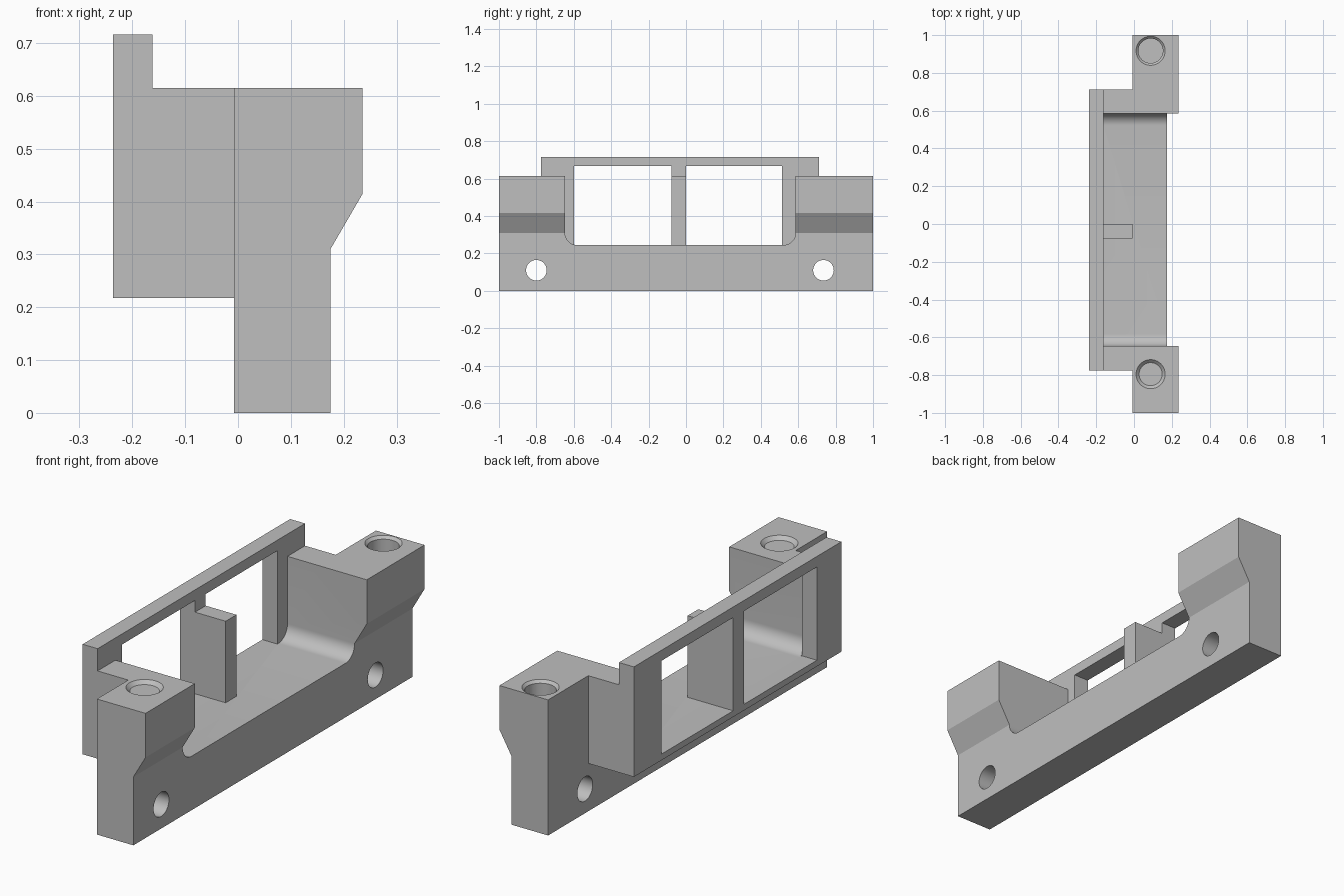
import bpy
import bmesh
from math import pi, sin, cos
from mathutils import Matrix, Vector

if "Cube" in bpy.data.objects:
    bpy.data.objects.remove(bpy.data.objects["Cube"], do_unlink=True)

grey = bpy.data.materials.new("plain_grey")
grey.use_nodes = True
grey.diffuse_color = (0.52, 0.52, 0.52, 1)
grey.node_tree.nodes["Principled BSDF"].inputs["Base Color"].default_value = grey.diffuse_color


def finish(name, bm):
    bmesh.ops.recalc_face_normals(bm, faces=bm.faces)
    mesh = bpy.data.meshes.new(name)
    bm.to_mesh(mesh)
    bm.free()
    mesh.materials.append(grey)
    obj = bpy.data.objects.new(name, mesh)
    bpy.context.collection.objects.link(obj)
    return obj


def prism(name, axis, outline, start, end):
    """Extrude an xz outline along y, or a yz outline along x."""
    bm = bmesh.new()
    if axis == "y":
        points = [(a, start, b) for a, b in outline]
        step = Vector((0, end - start, 0))
    else:
        points = [(start, a, b) for a, b in outline]
        step = Vector((end - start, 0, 0))
    face = bm.faces.new([bm.verts.new(p) for p in points])
    extruded = bmesh.ops.extrude_face_region(bm, geom=[face])["geom"]
    bmesh.ops.translate(bm, vec=step, verts=[v for v in extruded if isinstance(v, bmesh.types.BMVert)])
    return finish(name, bm)


def rect(a0, a1, b0, b1):
    return [(a0, b0), (a1, b0), (a1, b1), (a0, b1)]


def cone(name, centre, r_low, r_high, depth, turn=0):
    bm = bmesh.new()
    place = Matrix.Translation(centre) @ Matrix.Rotation(turn, 4, "Y")
    bmesh.ops.create_cone(bm, cap_ends=True, segments=64, radius1=r_low,
                          radius2=r_high, depth=depth, matrix=place)
    return finish(name, bm)


def combine(target, other, operation):
    other.hide_render = True
    mod = target.modifiers.new("combine", "BOOLEAN")
    mod.operation, mod.solver, mod.object = operation, "EXACT", other
    bpy.context.view_layer.objects.active = target
    bpy.ops.object.modifier_apply(modifier=mod.name)
    bpy.data.objects.remove(other, do_unlink=True)


TOP, FLOOR = 0.615, 0.245
BACK, PLATE, BODY = -0.237, -0.162, -0.008

# Main beam with flared upper blocks
bracket = prism("bracket", "y", [(BODY, 0), (0.175, 0), (0.175, 0.31), (0.236, 0.415),
                                 (0.236, TOP), (BODY, TOP)], -1, 1)

# Rear plate and its side shoulders
rear = prism("rear_plate", "y", [(BACK, 0.217), (0.05, 0.217), (0.05, TOP), (PLATE, TOP),
                                 (PLATE, 0.716), (BACK, 0.716)], -0.775, 0.712)
combine(bracket, rear, "UNION")

# Central trough with rounded floor corners
left, right, radius = -0.647, 0.586, 0.065
trough = [(right, 1), (left, 1)]
for centre, first in ((left + radius, pi), (right - radius, 1.5 * pi)):
    for i in range(13):
        angle = first + i * pi / 24
        trough.append((centre + radius * cos(angle), FLOOR + radius + radius * sin(angle)))
combine(bracket, prism("trough_cutter", "x", trough, PLATE, 0.5), "DIFFERENCE")

# Two windows in the rear plate
for y0, y1 in ((-0.6, -0.077), (0, 0.513)):
    combine(bracket, prism("window_cutter", "x", rect(y0, y1, FLOOR, 0.668), -0.4, PLATE + 0.002),
            "DIFFERENCE")

# Chamfered blind holes in the block tops
for y in (0.917, -0.795):
    combine(bracket, cone("bore_cutter", (0.088, y, TOP), 0.065, 0.065, 0.5), "DIFFERENCE")
    combine(bracket, cone("chamfer_cutter", (0.088, y, TOP), 0.061, 0.093, 0.032), "DIFFERENCE")

# Cross holes through the beam
for y in (-0.8, 0.735):
    combine(bracket, cone("cross_hole_cutter", (0.08, y, 0.11), 0.055, 0.055, 1, pi / 2), "DIFFERENCE")

# Divider standing between the windows
divider = prism("divider", "x", rect(-0.077, 0, FLOOR - 0.01, TOP), PLATE, BODY)

for obj in (bracket, divider):
    bpy.ops.object.select_all(action="DESELECT")
    obj.select_set(True)
    bpy.context.view_layer.objects.active = obj
    bpy.ops.object.shade_smooth_by_angle(angle=pi / 7)
